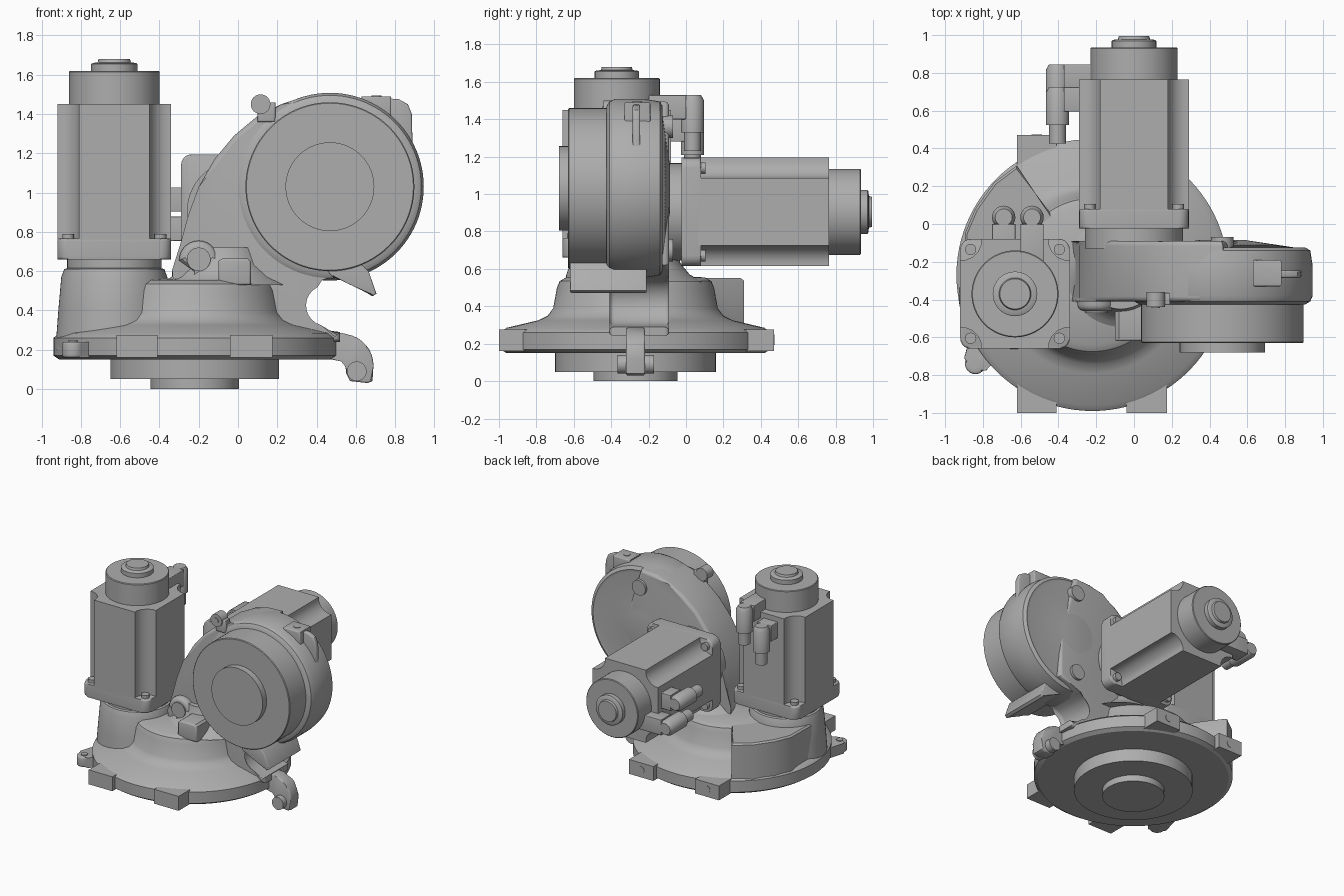
import bpy, bmesh
from math import radians, cos, sin, pi
from mathutils import Matrix, Vector

cube = bpy.data.objects.get("Cube")
if cube:
    bpy.data.objects.remove(cube, do_unlink=True)

grey = bpy.data.materials.new("machine_grey")
grey.use_nodes = True
grey.diffuse_color = (0.42, 0.42, 0.42, 1)
grey.node_tree.nodes["Principled BSDF"].inputs["Base Color"].default_value = grey.diffuse_color

UP = Matrix.Identity(4)
ALONG_Y = Matrix.Rotation(radians(-90), 4, 'X')   # local z runs to the back
FACE_ON = Matrix.Rotation(radians(90), 4, 'X')    # local xy becomes xz, depth to the front


def finish(name, bm, mat):
    bmesh.ops.recalc_face_normals(bm, faces=bm.faces)
    me = bpy.data.meshes.new(name)
    bm.to_mesh(me)
    bm.free()
    me.polygons.foreach_set("use_smooth", [True] * len(me.polygons))
    me.set_sharp_from_angle(angle=radians(32))
    me.materials.append(grey)
    ob = bpy.data.objects.new(name, me)
    ob.matrix_world = mat
    bpy.context.scene.collection.objects.link(ob)
    return ob


def lathe(name, profile, loc, frame=UP, sides=64):
    """Revolve (radius, height) points around the local z axis."""
    bm = bmesh.new()
    rings = [[bm.verts.new((r * cos(2 * pi * i / sides), r * sin(2 * pi * i / sides), h))
              for i in range(sides)] for r, h in profile]
    for a, b in zip(rings, rings[1:]):
        for i in range(sides):
            j = (i + 1) % sides
            bm.faces.new((a[i], a[j], b[j], b[i]))
    bm.faces.new(rings[0])
    bm.faces.new(rings[-1])
    return finish(name, bm, Matrix.Translation(loc) @ frame)


def cyl(name, r, h0, h1, loc, frame=UP, sides=40):
    return lathe(name, [(r, h0), (r, h1)], loc, frame, sides)


def prism(name, pts, h0, h1, mat=UP, bevel=0.0, segments=3):
    """Extrude an outline along local z and round its rims."""
    bm = bmesh.new()
    low = [bm.verts.new((x, y, h0)) for x, y in pts]
    high = [bm.verts.new((x, y, h1)) for x, y in pts]
    caps = [bm.faces.new(low), bm.faces.new(high)]
    for i in range(len(pts)):
        j = (i + 1) % len(pts)
        bm.faces.new((low[i], low[j], high[j], high[i]))
    if bevel:
        rims = list({e for f in caps for e in f.edges})
        bmesh.ops.bevel(bm, geom=rims, offset=bevel, segments=segments,
                        affect='EDGES', profile=0.5, clamp_overlap=True)
    return finish(name, bm, mat)


def box(name, x, y, z, mat=UP, bevel=0.0):
    return prism(name, [(x[0], y[0]), (x[1], y[0]), (x[1], y[1]), (x[0], y[1])],
                 z[0], z[1], mat, bevel)


def arc(cx, cy, r, a0, a1, n=10):
    return [(cx + r * cos(radians(a0 + (a1 - a0) * i / n)),
             cy + r * sin(radians(a0 + (a1 - a0) * i / n))) for i in range(n + 1)]


def four_corners(corner):
    """Repeat one corner of an outline by quarter turns."""
    pts = []
    for k in range(4):
        turn = Matrix.Rotation(k * pi / 2, 2)
        pts += [tuple(turn @ Vector(p)) for p in corner]
    return pts


# Turntable base
B = (-0.22, -0.27, 0)
lathe("base_casting", [(0.69, 0.15), (0.72, 0.17), (0.72, 0.26), (0.69, 0.285), (0.52, 0.325),
                       (0.47, 0.35), (0.44, 0.39), (0.42, 0.5), (0.405, 0.535), (0.37, 0.555),
                       (0.1, 0.56)], B, sides=96)
cyl("base_ring", 0.43, 0.05, 0.16, B, sides=72)
cyl("base_spigot", 0.225, 0, 0.06, B, sides=64)

# Mounting pads, front and back, with bolt faces
for end, y0, y1 in (("front", -1.0, -0.8), ("back", 0.26, 0.47)):
    face = y0 - 0.004 if end == "front" else y1 - 0.004
    for side, x0, x1 in (("right", -0.62, -0.41), ("left", -0.04, 0.175)):
        box(f"{end}_{side}_pad", (x0, x1), (y0, y1), (0.16, 0.275))
        cyl(f"{end}_{side}_bolt", 0.028, 0.004, 0.008, ((x0 + x1) / 2, face, 0.22), ALONG_Y, 20)
prism("corner_lug", arc(-0.84, -0.74, 0.055, 150, 330) + [(-0.68, -0.68), (-0.85, -0.5)],
      0.16, 0.24, bevel=0.012)
cyl("corner_lug_bolt", 0.025, 0.24, 0.246, (-0.84, -0.74, 0), sides=20)

# Housing below the upright motor, with faceted cable cover
M1 = (-0.63, -0.37, 0)
lathe("motor_housing", [(0.3, 0.2), (0.285, 0.4), (0.27, 0.57), (0.255, 0.61), (0.24, 0.615),
                        (0.24, 0.67)], M1)
prism("cable_cover", [(-0.9, -0.3), (-0.895, -0.05), (-0.84, 0.08), (-0.74, 0.22), (-0.62, 0.31),
                      (-0.52, 0.16), (-0.4, 0.0), (-0.45, -0.3)], 0.25, 0.55, bevel=0.012, segments=1)


# The same motor is used twice
def motor(name, mat):
    prism(name + "_flange", four_corners(arc(0.235, 0.235, 0.055, 0, 90, 5)), 0, 0.105, mat, 0.012)
    notch = [(0.29, 0.18), (0.26, 0.18), (0.225, 0.195), (0.195, 0.225), (0.18, 0.26), (0.18, 0.29)]
    prism(name + "_body", four_corners(notch), 0.09, 0.79, mat)
    for i in range(4):
        x, y = (0.235 * s for s in ((1, 1), (-1, 1), (-1, -1), (1, -1))[i])
        cyl(f"{name}_screw_{i}", 0.03, 0.1, 0.13, mat @ Vector((x, y, 0)), mat.to_3x3().to_4x4(), 16)
    turn = mat.to_3x3().to_4x4()
    lathe(name + "_cap", [(0.23, 0.78), (0.23, 0.955), (0.225, 0.96)], mat.translation, turn)
    lathe(name + "_knob", [(0.118, 0.95), (0.118, 0.995), (0.11, 1.0), (0.085, 1.003),
                           (0.08, 1.02)], mat.translation, turn, 40)
    # Elbow plugs
    for tag, x, top in (("upper", 0.09, 0.87), ("lower", -0.06, 0.75)):
        box(f"{name}_{tag}_socket", (x - 0.062, x + 0.062), (0.15, 0.37), (top - 0.13, top), mat, 0.006)
        lathe(f"{name}_{tag}_plug", [(0.045, top - 0.3), (0.045, top - 0.2), (0.062, top - 0.2),
                                     (0.062, top - 0.03), (0.045, top)],
              mat @ Vector((x, 0.405, 0)), turn, 24)


motor("upright_motor", Matrix.Translation((M1[0], M1[1], 0.66)))
motor("rear_motor", Matrix(((0, -1, 0, 0), (0, 0, 1, -0.025), (-1, 0, 0, 0.905), (0, 0, 0, 1))))
cyl("rear_motor_neck", 0.26, -0.13, -0.02, (0, 0, 0.905), ALONG_Y, 64)

# Shoulder column sweeping up into the round arm joint
left_edge = [(-0.35, 0.48), (-0.31, 0.6), (-0.29, 0.75), (-0.255, 0.88), (-0.2, 1.03), (-0.12, 1.17),
             (-0.02, 1.29), (0.1, 1.39), (0.22, 1.45), (0.34, 1.49), (0.47, 1.495)]
throat = [(0.62, 0.62), (0.5, 0.58)] + arc(0.45, 0.425, 0.13, 100, 255, 10) + [(0.52, 0.29), (0.52, 0.24)]
prism("shoulder_column", left_edge + [(0.62, 1.0)] + throat + [(-0.35, 0.24)], 0.09, 0.41, FACE_ON, 0.05, 4)
lathe("column_foot", [(0.34, 0.53), (0.27, 0.57), (0.22, 0.63), (0.2, 0.72)], (-0.07, -0.25, 0))

J = (0.468, 0, 1.03)
lathe("joint_housing", [(0.44, -0.425), (0.465, -0.41), (0.478, -0.38), (0.478, -0.22), (0.465, -0.14),
                        (0.44, -0.125), (0.42, -0.13), (0.12, -0.085)], J, ALONG_Y, 96)
lathe("joint_drum", [(0.425, -0.63), (0.43, -0.625), (0.43, -0.4)], J, ALONG_Y, 96)
cyl("joint_cover", 0.226, -0.68, -0.62, J, ALONG_Y, 64)
for tag, z in (("upper", 1.36), ("lower", 0.7)):
    cyl(f"joint_{tag}_boss", 0.06, -0.16, -0.07, (0.468, 0, z), ALONG_Y, 32)

# Lugs, rib and stop around the joint
cyl("lifting_eye", 0.05, -0.44, -0.36, (0.115, 0, 1.45), ALONG_Y, 32)
box("lifting_eye_root", (0.1, 0.19), (1.36, 1.46), (0.365, 0.43), FACE_ON, 0.01)
cyl("lifting_eye_bolt", 0.022, -0.446, -0.44, (0.115, 0, 1.45), ALONG_Y, 16)
box("top_lug", (0.63, 0.78), (1.36, 1.49), (0.19, 0.33), FACE_ON, 0.01)
cyl("top_lug_bolt", 0.025, 1.488, 1.494, (0.705, -0.26, 0), sides=20)
prism("top_rib", [(0.7, 1.35), (0.7, 1.485), (0.82, 1.475), (0.865, 1.45), (0.885, 1.4), (0.89, 1.2),
                  (0.8, 1.2)], 0.245, 0.285, FACE_ON, 0.01)
prism("stop_block", [(0.44, 0.62), (0.48, 0.57), (0.56, 0.545), (0.685, 0.472), (0.705, 0.485),
                     (0.665, 0.6), (0.6, 0.66)], 0.21, 0.62, FACE_ON, 0.008)

# Small bosses at the front of the shoulder
prism("front_boss", arc(-0.2, 0.655, 0.1, 0, 180, 14) + [(-0.08, 0.5), (-0.33, 0.5)],
      0.35, 0.46, FACE_ON, 0.03)
cyl("front_boss_bolt", 0.06, -0.47, -0.4, (-0.2, 0, 0.66), ALONG_Y, 32)
prism("front_stop", [(-0.1, 0.65), (-0.08, 0.665), (0.05, 0.665), (0.065, 0.65), (0.065, 0.53),
                     (-0.1, 0.53)], 0.38, 0.62, FACE_ON, 0.012)

# Curved hook with cross pin
outer = [(0.4, 0.29), (0.53, 0.285)] + arc(0.53, 0.12, 0.16, 80, 0, 8) + [(0.685, 0.04), (0.66, 0.03)]
inner = [(0.57, 0.04), (0.55, 0.08), (0.555, 0.12), (0.53, 0.15), (0.4, 0.16)]
prism("side_hook", outer + inner, 0.22, 0.32, FACE_ON, 0.01)
cyl("hook_pin", 0.05, -0.365, -0.17, (0.605, 0, 0.09), ALONG_Y, 32)
